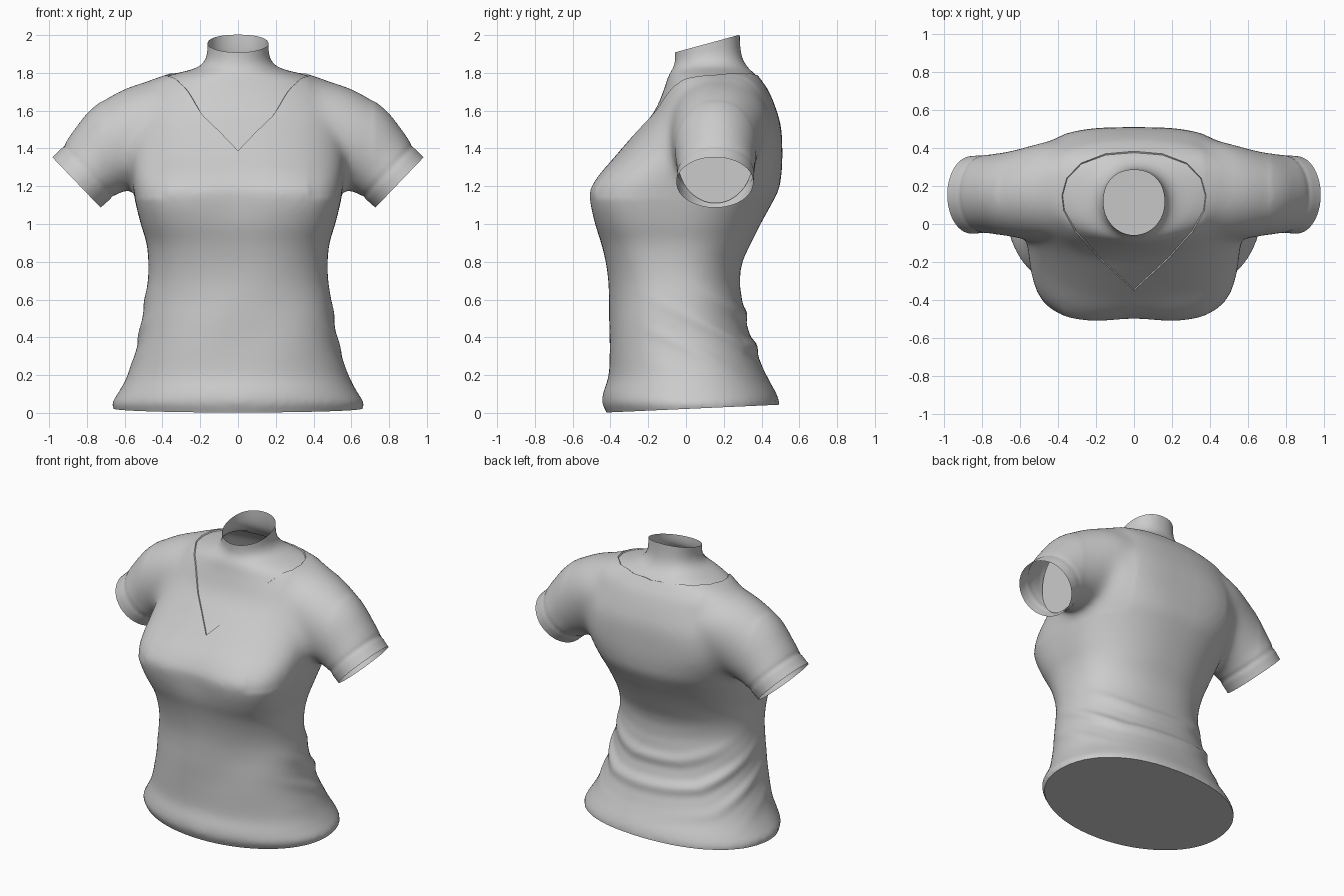
import bpy, bmesh, math
from mathutils import Vector

cube = bpy.data.objects.get("Cube")
if cube:
    bpy.data.objects.remove(cube, do_unlink=True)

fabric = bpy.data.materials.new("light_grey_fabric")
fabric.use_nodes = True
GREY = (0.6, 0.6, 0.6, 1)
fabric.diffuse_color = GREY
fabric.node_tree.nodes["Principled BSDF"].inputs["Base Color"].default_value = GREY

SEG = 64


def power(c, n):
    return math.copysign(abs(c) ** (2 / n), c)


def spline(rows, steps=5):
    """Smoothly interpolate a table of ring settings."""
    rows = [rows[0]] + rows + [rows[-1]]
    out = []
    for p, a, b, q in zip(rows, rows[1:], rows[2:], rows[3:]):
        for s in range(steps):
            t = s / steps
            out.append([y + t / 2 * (z - x + t * (2 * x - 5 * y + 4 * z - w + t * (3 * (y - z) + w - x)))
                        for x, y, z, w in zip(p, a, b, q)])
    return out + [rows[-1]]


def loft(bm, rings):
    """Skin a closed tube through rings of points."""
    loops = [[bm.verts.new(p) for p in ring] for ring in rings]
    for a, b in zip(loops, loops[1:]):
        for i in range(SEG):
            j = (i + 1) % SEG
            bm.faces.new((a[i], a[j], b[j], b[i]))
    bm.faces.new(loops[0][::-1])
    bm.faces.new(loops[-1])


def torso_ring(z, w, front, back, n):
    # The shoulder ridge sits towards the back; the shoulder blades are broad
    mid = (front + back) / 2 + .07 * math.exp(-((z - 1.75) / .09) ** 2)
    rear_n = 2.25 + .85 * math.exp(-((z - 1.4) / .22) ** 2)
    pts = []
    for i in range(SEG):
        t = 2 * math.pi * i / SEG
        k, half = (n, mid - front) if math.sin(t) < 0 else (rear_n, back - mid)
        pts.append((w * power(math.cos(t), k), mid + half * power(math.sin(t), k), z))
    return pts


def sleeve_ring(side, x, z, r, ry, y, tilt):
    pts = []
    for i in range(SEG):
        t = 2 * math.pi * i / SEG
        u = r * math.cos(t)
        pts.append((side * (x + u * math.sin(tilt)), y + ry * math.sin(t), z + u * math.cos(tilt)))
    return pts


# Torso and neck: height, half width, front, back, front squareness
torso = [
    (-.08, .63, -.39, .46, 2), (.0, .65, -.42, .485, 2), (.05, .667, -.443, .495, 2.05),
    (.11, .632, -.438, .475, 2.1), (.2, .585, -.41, .425, 2.2), (.36, .535, -.405, .365, 2.3),
    (.5, .51, -.405, .32, 2.3), (.6, .495, -.405, .30, 2.3), (.7, .478, -.41, .285, 2.4),
    (.8, .475, -.425, .30, 2.6), (.9, .485, -.45, .345, 2.9), (1.0, .515, -.485, .395, 3.3),
    (1.1, .54, -.51, .45, 3.7), (1.18, .555, -.512, .49, 3.8), (1.26, .565, -.465, .505, 3.3),
    (1.36, .575, -.375, .51, 2.7), (1.5, .575, -.255, .505, 2.3), (1.6, .57, -.175, .48, 2.2),
    (1.7, .535, -.13, .44, 2.1), (1.76, .47, -.11, .40, 2), (1.8, .35, -.095, .37, 2),
    (1.835, .222, -.072, .332, 2), (1.88, .177, -.067, .307, 2), (1.95, .17, -.069, .295, 2),
    (2.1, .17, -.067, .292, 2),
]
bm = bmesh.new()
loft(bm, [torso_ring(*r) for r in spline(torso)])

# Sleeves: centre x and z, radius, depth radius, centre y, tilt
sleeve = [
    (.30, 1.57, .19, .25, .18, .25), (.43, 1.525, .24, .26, .18, .4),
    (.60, 1.425, .255, .235, .16, .64), (.735, 1.33, .21, .21, .158, .76),
    (.79, 1.28, .19, .207, .158, .77), (.855, 1.22, .186, .205, .153, .77),
    (.93, 1.145, .186, .205, .15, .77),
]
for side in (1, -1):
    loft(bm, [sleeve_ring(side, *r) for r in spline(sleeve)])
bmesh.ops.recalc_face_normals(bm, faces=bm.faces)
mesh = bpy.data.meshes.new("shirt")
bm.to_mesh(mesh)
bm.free()
shirt = bpy.data.objects.new("shirt", mesh)
bpy.context.collection.objects.link(shirt)

# Fuse the parts into one soft surface
remesh = shirt.modifiers.new("fuse", 'REMESH')
remesh.mode = 'VOXEL'
remesh.voxel_size = 0.017
soften = shirt.modifiers.new("soften", 'SMOOTH')
soften.factor = 0.5
soften.iterations = 10
bpy.context.view_layer.update()
fused = shirt.evaluated_get(bpy.context.evaluated_depsgraph_get())
bm = bmesh.new()
bm.from_mesh(fused.to_mesh())
fused.to_mesh_clear()
shirt.modifiers.clear()

# Blend the sleeves into the shoulders
joint = [v for v in bm.verts if .38 < abs(v.co.x) < .72 and v.co.z > 1.14]
for _ in range(25):
    bmesh.ops.smooth_vert(bm, verts=joint, factor=.5, use_axis_x=True, use_axis_y=True, use_axis_z=True)

# Draped folds, high at the front and low around the back
bm.normal_update()
moves = []
for v in bm.verts:
    x, y, z = v.co
    env = math.exp(-((z - .44) / .17) ** 2)
    rear = min(1, max(0, (y + .25) / .5))
    phase = 2 * math.pi * (z - .2 * x * x + .06 * x + .5 * min(y - .3, 0) - .53) / .18
    d = .01 * env * rear * (math.cos(phase) + .3 * math.cos(2 * phase))
    # Faint diagonal pulls on the front
    pull = math.sin(11 * x - 7 * z) * max(0, -y - .1)
    d += .012 * pull * math.exp(-((z - .5) / .22) ** 2)
    # Shallow hollow between the two sides of the bust
    if y < 0:
        d -= .016 * math.exp(-(x / .15) ** 2 - ((z - 1.14) / .13) ** 2)
    moves.append((v, v.normal * d))
for v, d in moves:
    v.co += d


def cut(faces, point, normal):
    geom = set(faces)
    for f in faces:
        geom.update(f.edges)
        geom.update(f.verts)
    bmesh.ops.bisect_plane(bm, geom=list(geom), dist=1e-5, plane_co=point, plane_no=normal)


def trim(test, point, normal):
    """Cut the chosen faces by a plane and drop the outer side."""
    point, normal = Vector(point), Vector(normal)
    cut([f for f in bm.faces if test(f.calc_center_median())], point, normal)
    dead = [f for f in bm.faces if test(f.calc_center_median())
            and (f.calc_center_median() - point).dot(normal) > 0]
    bmesh.ops.delete(bm, geom=dead, context='FACES')


# Flat closed hem
trim(lambda c: c.z < .3, (0, -.4, .003), (0, .045, -1))
bmesh.ops.holes_fill(bm, edges=[e for e in bm.edges if e.is_boundary], sides=0)

# Open neck and sleeve ends
trim(lambda c: c.z > 1.8, (0, -.06, 1.91), (0, -.262, 1))
for side in (1, -1):
    trim(lambda c: c.x * side > .6 and c.z > 1, (side * .855, 0, 1.22), (side * .72, 0, -.69))

# Cuff seams: a narrow groove around each sleeve
bm.normal_update()
for v in bm.verts:
    along = (abs(v.co.x) - .855) * .72 - (v.co.z - 1.22) * .69
    if abs(v.co.x) > .6 and v.co.z > 1:
        v.co -= v.normal * .005 * math.exp(-((along + .085) / .014) ** 2)

# V neckline: trace the outline, then sink the skin inside it
half = [(0, -.35), (.18, -.185), (.31, -.04), (.37, .07), (.38, .15), (.355, .24), (.28, .32), (.15, .37), (0, .383)]
outline = [Vector(p) for p in half + [(-x, y) for x, y in half[-2:0:-1]]]
sides = list(zip(outline, outline[1:] + outline[:1]))
for a, b in sides:
    d = (b - a).normalized()
    n = Vector((d.y, -d.x))
    near = []
    for f in bm.faces:
        c = f.calc_center_median()
        rel = c.xy - a
        if c.z > 1.3 and abs(rel.dot(n)) < .05 and -.03 < rel.dot(d) < (b - a).length + .03:
            near.append(f)
    cut(near, (a.x, a.y, 0), (n.x, n.y, 0))


def inside(f):
    c = f.calc_center_median()
    return c.z > 1.3 and all((b - a).cross(c.xy - a) > 0 for a, b in sides)


bm.normal_update()
bmesh.ops.inset_region(bm, faces=[f for f in bm.faces if inside(f)],
                       thickness=.002, depth=-.008, use_boundary=False)

# Closed sides of the body, seen inside the sleeves
for side in (1, -1):
    ring = sleeve_ring(side, .715, 1.345, .235, .2, .155, 0)
    bm.faces.new([bm.verts.new(p) for p in ring][::-side])

bm.to_mesh(mesh)
bm.free()
mesh.materials.clear()
mesh.materials.append(fabric)
bpy.ops.object.select_all(action='DESELECT')
shirt.select_set(True)
bpy.context.view_layer.objects.active = shirt
bpy.ops.object.shade_smooth_by_angle(angle=math.radians(40))
